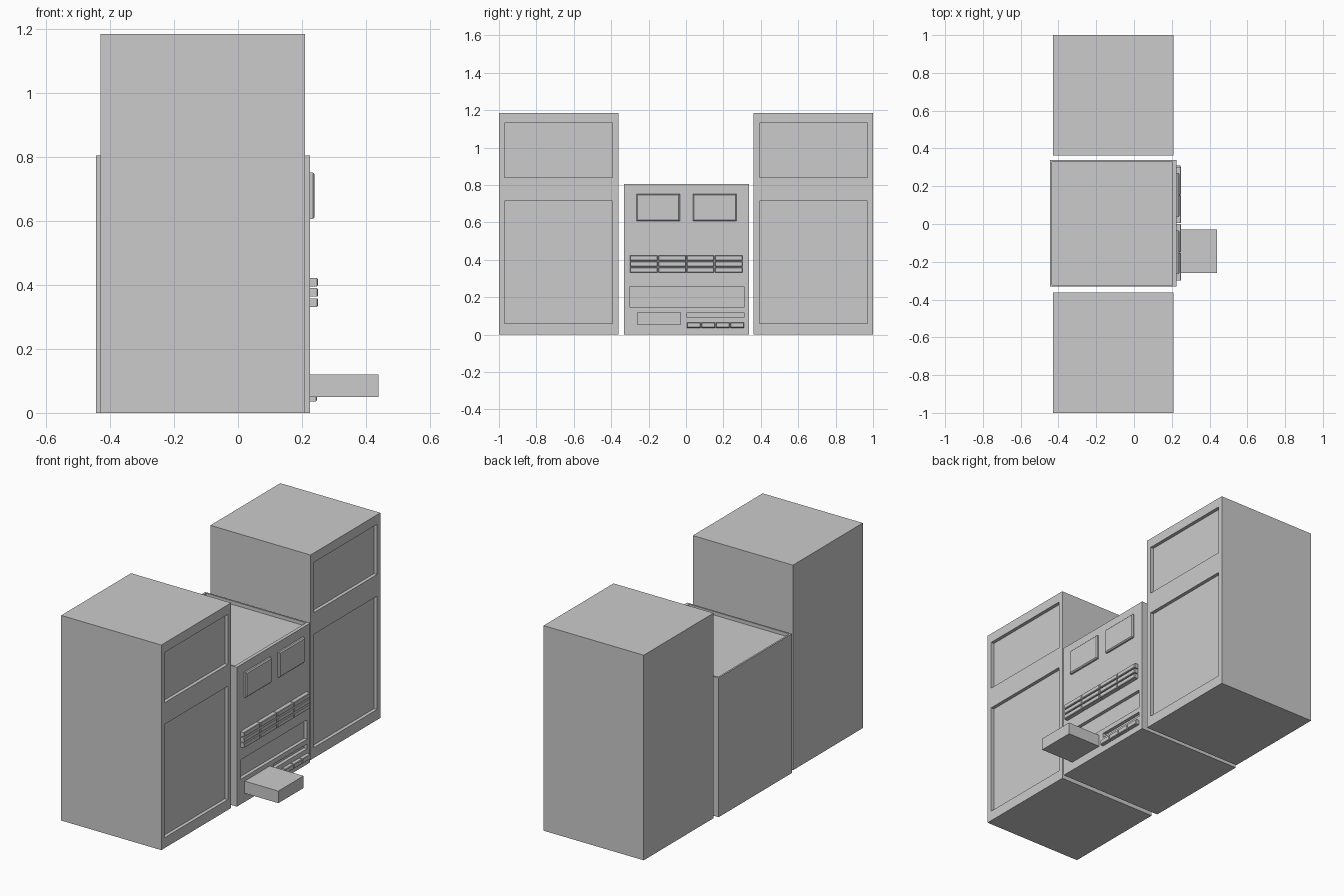
import bpy, bmesh

if "Cube" in bpy.data.objects:
    bpy.data.objects.remove(bpy.data.objects["Cube"])


def box(name, x, y, z, bevel=0.0):
    """Axis-aligned box from (min, max) ranges, optionally chamfered on its +x face."""
    bm = bmesh.new()
    bmesh.ops.create_cube(bm, size=1)
    for v in bm.verts:
        for i, r in enumerate((x, y, z)):
            v.co[i] = r[0] if v.co[i] < 0 else r[1]
    if bevel:
        edges = [e for e in bm.edges if all(v.co.x == x[1] or abs(v.co.x - x[1]) < 1e-5 for v in e.verts)]
        bmesh.ops.bevel(bm, geom=edges, offset=bevel, segments=1, affect='EDGES')
    mesh = bpy.data.meshes.new(name)
    bm.to_mesh(mesh)
    bm.free()
    obj = bpy.data.objects.new(name, mesh)
    bpy.context.collection.objects.link(obj)
    return obj


def recess(obj, x, y, z):
    """Cut a rectangular pocket, then discard the cutter."""
    cutter = box("cutter", x, y, z)
    cutter.hide_render = True
    mod = obj.modifiers.new("pocket", 'BOOLEAN')
    mod.operation = 'DIFFERENCE'
    mod.solver = 'EXACT'
    mod.object = cutter
    bpy.context.view_layer.objects.active = obj
    bpy.ops.object.modifier_apply(modifier=mod.name)
    bpy.data.objects.remove(cutter)


def button_grid(name, cols, rows, y, z, x, gap):
    """Evenly spaced chamfered keys filling a rectangle."""
    w, h = (y[1] - y[0] + gap) / cols, (z[1] - z[0] + gap) / rows
    for c in range(cols):
        for r in range(rows):
            y0, z0 = y[0] + c * w, z[0] + r * h
            box(f"{name}_{r}_{c}", x, (y0, y0 + w - gap), (z0, z0 + h - gap), 0.003)


# Speaker cabinets with two recessed grilles each
for side, y0 in (("left", -1.0), ("right", 0.362)):
    cab = box(f"{side}_speaker", (-0.43, 0.21), (y0, y0 + 0.638), (0, 1.185))
    for z in ((0.06, 0.715), (0.84, 1.13)):
        recess(cab, (0.19, 0.3), (y0 + 0.03, y0 + 0.608), z)

# Central unit: sunken top, display window and slot
FACE = 0.225
deck = box("center_unit", (-0.445, FACE), (-0.332, 0.338), (0, 0.805))
recess(deck, (-0.435, 0.205), (-0.322, 0.328), (0.785, 0.9))
recess(deck, (FACE - 0.02, 0.3), (-0.30, 0.31), (0.145, 0.257))
recess(deck, (FACE - 0.02, 0.3), (0.005, 0.31), (0.09, 0.117))

# Cassette doors
for side, y0 in (("left", -0.265), ("right", 0.038)):
    box(f"{side}_cassette_door", (FACE - 0.01, 0.24), (y0, y0 + 0.232), (0.607, 0.752), 0.006)

# Button banks
button_grid("large_button", 4, 3, (-0.30, 0.303), (0.332, 0.422), (FACE - 0.01, 0.25), 0.005)
button_grid("small_button", 4, 1, (0.005, 0.31), (0.036, 0.064), (FACE - 0.01, 0.247), 0.005)

# Open disc tray
box("disc_tray", (FACE - 0.01, 0.44), (-0.26, -0.03), (0.05, 0.12))
